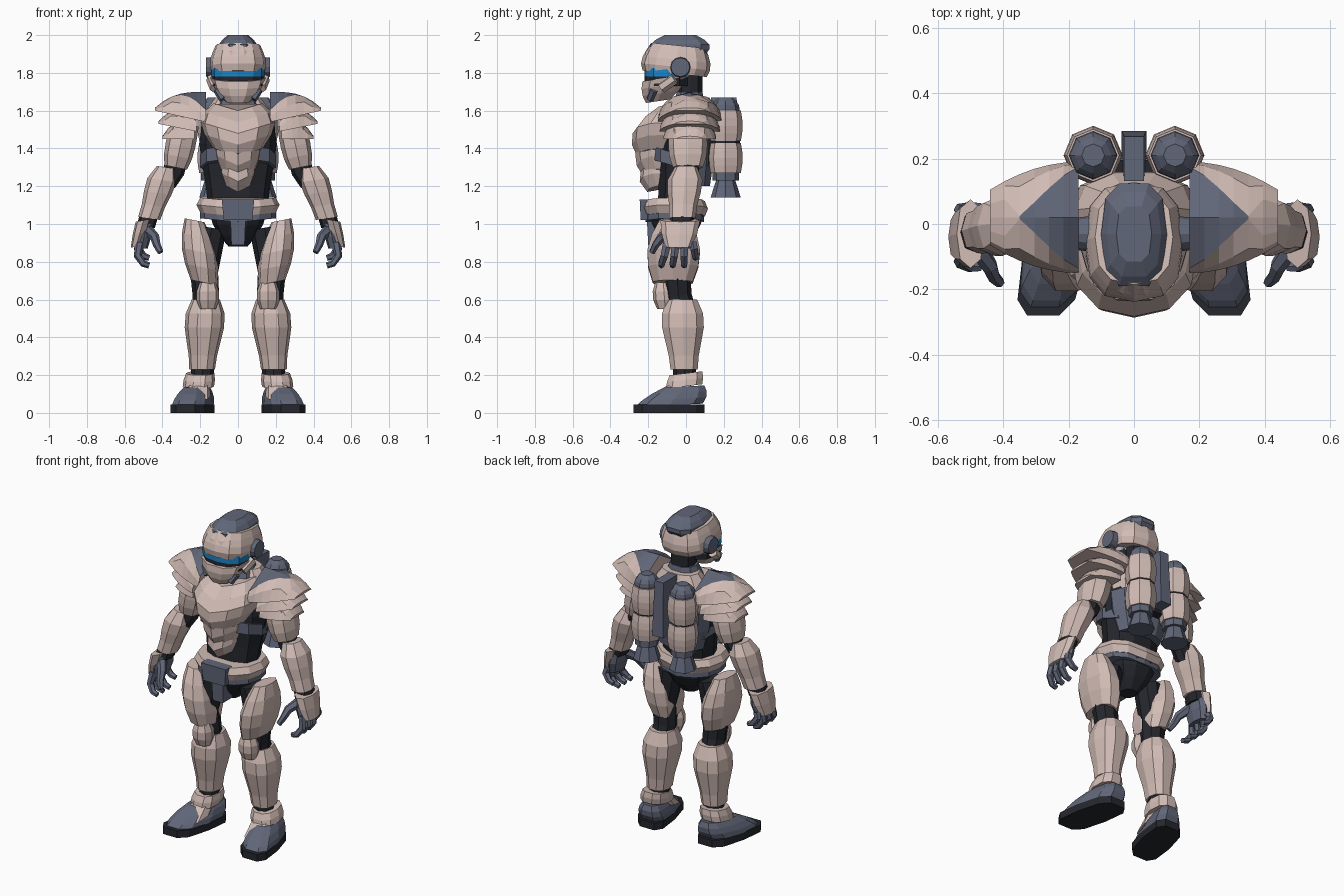
import bpy, bmesh, math
from mathutils import Vector

cube = bpy.data.objects.get("Cube")
if cube:
    bpy.data.objects.remove(cube)

def material(name, *colour):
    mat = bpy.data.materials.new(name)
    mat.use_nodes = True
    mat.diffuse_color = (*colour, 1)
    mat.node_tree.nodes["Principled BSDF"].inputs["Base Color"].default_value = (*colour, 1)
    return mat

TAN = material("dusty rose armour", .64, .5, .46)
SLATE = material("slate grey", .12, .135, .19)
BLACK = material("black undersuit", .018, .02, .026)
BLUE = material("visor blue", .01, .23, .58)

def skin(name, rings, materials, rule=None):
    """Bridge closed rings of points and cap both ends; rule(row, segment) picks the material."""
    mesh_builder = bmesh.new()
    rows = [[mesh_builder.verts.new(point) for point in ring] for ring in rings]
    count = len(rows[0])
    for row, (lower, upper) in enumerate(zip(rows, rows[1:])):
        for i in range(count):
            following = (i + 1) % count
            face = mesh_builder.faces.new((lower[i], lower[following], upper[following], upper[i]))
            face.material_index = rule(row, i) if rule else 0
    mesh_builder.faces.new(rows[0])
    mesh_builder.faces.new(rows[-1])
    bmesh.ops.recalc_face_normals(mesh_builder, faces=mesh_builder.faces)
    mesh = bpy.data.meshes.new(name)
    mesh_builder.to_mesh(mesh)
    mesh_builder.free()
    for mat in materials:
        mesh.materials.append(mat)
    bpy.context.collection.objects.link(bpy.data.objects.new(name, mesh))

def rounded(angle, square):
    """Point on a unit superellipse."""
    return [math.copysign(abs(v) ** square, v) for v in (math.cos(angle), math.sin(angle))]

def shell(name, mat, low, high, wide, deep=None, taper=1, bulge=0, peak=.5, steps=4, side=1,
          sides=10, square=.85, tilt=0, vee=0, lean=0, splay=0):
    """Faceted plate between two centres: tapers along its length and swells at its peak."""
    low, high = Vector(low), Vector(high)
    deep = deep or wide
    rings = []
    for step in range(steps + 1):
        t = step / steps
        centre = low.lerp(high, t)
        swell = math.sin(math.pi * t ** (math.log(.5) / math.log(peak)))
        scale = 1 + (taper - 1) * t + bulge * swell
        ring = []
        for i in range(sides):
            across, along = rounded(math.tau * i / sides, square)
            x, y = wide * scale * across, deep * scale * along
            ring.append((side * (centre.x + x - splay * y), centre.y + y,
                         centre.z + tilt * y + vee * abs(x) + lean * x))
        rings.append(ring)
    skin(name, rings, [mat])

def tube(name, mat, points, thick, thin, side=1, sides=6):
    """Jointed tube whose radius runs from thick to thin."""
    path = [Vector((side * x, y, z)) for x, y, z in points]
    last = len(path) - 1
    rings = []
    for i, centre in enumerate(path):
        heading = (path[min(i + 1, last)] - path[max(i - 1, 0)]).normalized()
        across = heading.cross(Vector((0, 1, 0))).normalized()
        over = heading.cross(across)
        radius = thick + (thin - thick) * i / last
        angles = [math.tau * k / sides for k in range(sides)]
        rings.append([centre + radius * (math.cos(a) * across + math.sin(a) * over) for a in angles])
    skin(name, rings, [mat])

def box(name, mat, centre, size, top=1):
    """Block whose upper end can be narrowed or widened."""
    centre, half = Vector(centre), Vector(size) / 2
    corners = ((-1, -1), (1, -1), (1, 1), (-1, 1))
    skin(name, [[centre + Vector((i * half.x * k, j * half.y * k, end * half.z)) for i, j in corners]
                for end, k in ((-1, 1), (1, top))], [mat])

def shoulder_plate(name, inner, tip, base, crown, tip_height, depth, side, inlay=False):
    """Arched plate that drops to a narrow outer tip, with an optional wedge inlay on top."""
    steps = 6
    rings = []
    for row in range(steps + 1):
        t = row / steps
        x = inner + (tip - inner) * t
        bottom = base + (tip_height - base) * t
        top = crown + (tip_height + .015 - crown) * t ** 3
        reach = depth * (1 - t * t / 2)
        edge = 24 + 16 * row if row <= 4 else 60
        angles = [0, edge / 2, edge, 90, 180 - edge, 180 - edge / 2, 180]
        rings.append([(side * x, .02 + reach * math.cos(a), bottom + (top - bottom) * math.sin(a))
                      for a in map(math.radians, angles)])
    skin(name, rings, [TAN, SLATE], lambda row, i: int(inlay and row < 4 and i in (2, 3)))

# Helmet
shell("helmet_shell", TAN, low=(0, -.06, 1.795), high=(0, -.04, 1.945), wide=.14, deep=.17,
      taper=.85, bulge=.13, peak=.4, sides=12, square=.75, tilt=-.1)
shell("helmet_crown", SLATE, low=(0, -.035, 1.9), high=(0, -.03, 2), wide=.09, deep=.145,
      taper=.6, bulge=.32, square=.7)
shell("brow_plate", TAN, low=(0, -.13, 1.86), high=(0, -.12, 1.95), wide=.1, deep=.1,
      taper=.65, bulge=.1, steps=2, vee=.2)
shell("visor", BLUE, low=(0, -.1, 1.78), high=(0, -.1, 1.825), wide=.14, deep=.12, steps=1, sides=12, square=.75)
shell("visor_recess", BLACK, low=(0, -.1, 1.73), high=(0, -.1, 1.78), wide=.14, deep=.12, steps=1, sides=12)
shell("jaw_guard", TAN, low=(0, -.15, 1.65), high=(0, -.1, 1.775), wide=.07, deep=.065, taper=2.1,
      bulge=.2, steps=3, tilt=.15)
shell("neck", BLACK, low=(0, .02, 1.6), high=(0, .02, 1.8), wide=.07, steps=1)
shell("collar", SLATE, low=(0, .01, 1.6), high=(0, .02, 1.7), wide=.12, deep=.1, taper=.7, steps=2)
for side in (1, -1):
    tube("ear_disc", SLATE, [(.12, -.03, 1.83), (.17, -.03, 1.83)], thick=.056, thin=.05,
         side=side, sides=12)
    tube("cheek_vent", SLATE, [(.11, -.17, 1.71), (.08, -.19, 1.66)], thick=.022, thin=.02, side=side)
    tube("jaw_hinge", TAN, [(.14, -.06, 1.77), (.12, -.13, 1.72)], thick=.03, thin=.03, side=side)

# Torso
shell("undersuit_torso", BLACK, low=(0, -.05, 1.04), high=(0, .01, 1.62), wide=.16, deep=.11,
      taper=.9, bulge=.35, peak=.7, steps=6)
shell("chest_plate", TAN, low=(0, -.12, 1.36), high=(0, -.02, 1.6), wide=.13, deep=.14,
      bulge=.52, peak=.5, sides=12, vee=.3)
shell("upper_belly_plate", TAN, low=(0, -.08, 1.25), high=(0, -.08, 1.37), wide=.1, deep=.145,
      taper=1.3, bulge=.1, steps=2, sides=12, vee=.45)
shell("lower_belly_plate", TAN, low=(0, -.09, 1.17), high=(0, -.09, 1.28), wide=.07, deep=.115,
      taper=1.3, bulge=.2, steps=2, sides=12, vee=.5)
shell("rib_strap", SLATE, low=(0, -.04, 1.3), high=(0, -.04, 1.37), wide=.2, deep=.15, steps=1, tilt=-.3)
shell("lower_back_plate", SLATE, low=(0, .04, 1.2), high=(0, .03, 1.45), wide=.145, deep=.09,
      taper=1.35, bulge=.1, steps=2)
shell("upper_back_plate", TAN, low=(0, .03, 1.42), high=(0, .05, 1.67), wide=.17, deep=.11,
      taper=.7, bulge=.3, steps=3)

# Belt and hips
shell("belt", TAN, low=(0, -.06, 1.04), high=(0, -.06, 1.12), wide=.2, deep=.16,
      bulge=.1, steps=2, sides=12, vee=.1)
shell("hip_band", SLATE, low=(0, -.06, 1.01), high=(0, -.06, 1.06), wide=.2, deep=.155, steps=1, sides=12, vee=.1)
shell("pelvis", BLACK, low=(0, -.05, .88), high=(0, -.05, 1.06), wide=.05, deep=.05,
      taper=3, bulge=.4, steps=3)
box("buckle", SLATE, centre=(0, -.205, 1.075), size=(.15, .07, .11), top=1.15)
box("groin_guard", SLATE, centre=(0, -.15, .96), size=(.07, .1, .14), top=1.15)

# Jet pack
box("pack_spine", SLATE, centre=(0, .2, 1.5), size=(.075, .17, .34), top=.8)
box("pack_mount", BLACK, centre=(0, .15, 1.42), size=(.26, .09, .22))
for side in (1, -1):
    for name, mat, bottom, top, radius, taper, bulge in (
            ("tank_upper", TAN, 1.44, 1.6, .08, 1, .13),
            ("tank_lower", TAN, 1.27, 1.43, .08, 1, .13),
            ("tank_seam", BLACK, 1.42, 1.45, .075, 1, 0),
            ("tank_cap", SLATE, 1.59, 1.67, .07, .5, .25),
            ("nozzle_ring", SLATE, 1.23, 1.28, .07, 1, 0),
            ("thruster_nozzle", SLATE, 1.14, 1.24, .08, .6, 0)):
        shell(name, mat, low=(.125, .21, bottom), high=(.125, .21, top), wide=radius, taper=taper,
              bulge=bulge, side=side, sides=8, square=1)

# Shoulders and arms
for side in (1, -1):
    shoulder_plate("shoulder_plate_top", inner=.17, tip=.44, base=1.54, crown=1.7,
                   tip_height=1.6, depth=.17, side=side, inlay=True)
    shoulder_plate("shoulder_plate_middle", inner=.22, tip=.42, base=1.49, crown=1.62,
                   tip_height=1.53, depth=.16, side=side)
    shoulder_plate("shoulder_plate_bottom", inner=.23, tip=.4, base=1.45, crown=1.56,
                   tip_height=1.45, depth=.14, side=side)
    shell("upper_arm", TAN, low=(.33, .01, 1.3), high=(.28, .01, 1.53), wide=.06, deep=.08,
          taper=1.2, bulge=.2, peak=.4, side=side, sides=8, lean=.2)
    tube("elbow", BLACK, [(.31, .01, 1.4), (.34, .01, 1.28), (.38, 0, 1.22)], thick=.06, thin=.055,
         side=side, sides=8)
    shell("forearm", TAN, low=(.47, -.02, 1.03), high=(.38, 0, 1.3), wide=.058, deep=.07,
          taper=.85, bulge=.45, peak=.7, side=side, sides=8, lean=.15)
    shell("wrist_cuff", BLACK, low=(.49, -.03, .98), high=(.47, -.02, 1.05), wide=.05, deep=.065,
          steps=1, side=side, sides=8)
    shell("hand_plate", TAN, low=(.54, -.04, .88), high=(.5, -.03, 1.02), wide=.028, deep=.07,
          taper=1.5, bulge=.1, steps=2, side=side, sides=8, lean=-.2)
    shell("palm", SLATE, low=(.51, -.04, .87), high=(.485, -.03, 1), wide=.032, deep=.07,
          bulge=.2, steps=2, side=side, sides=8)
    for finger in range(4):
        root, end = -.1 + .045 * finger, -.13 + .06 * finger
        drop = .81 if finger == 3 else .77
        tube("finger", SLATE, [(.52, root, .9), (.53, (root + end) / 2, drop + .06),
                               (.5, end, drop + .02), (.47, end, drop + .01)],
             thick=.025, thin=.016, side=side)
    tube("thumb", SLATE, [(.48, -.07, .97), (.44, -.13, .93), (.43, -.16, .89), (.41, -.18, .85)],
         thick=.03, thin=.016, side=side)

# Legs and boots
for side in (1, -1):
    tube("undersuit_leg", BLACK, [(.14, -.05, .98), (.18, -.05, .75), (.17, -.04, .62),
                                  (.18, 0, .5), (.19, -.01, .16)],
         thick=.08, thin=.06, side=side, sides=8)
    shell("thigh_armour", TAN, low=(.18, -.07, .69), high=(.23, -.06, 1.02), wide=.07, deep=.11,
          taper=.75, bulge=.45, side=side, lean=.2)
    shell("knee_pad", TAN, low=(.16, -.11, .55), high=(.16, -.12, .69), wide=.043, bulge=.45,
          steps=3, side=side, sides=8)
    shell("shin_armour", TAN, low=(.19, -.01, .23), high=(.17, -.02, .6), wide=.068, deep=.075,
          taper=1.1, bulge=.5, peak=.68, steps=5, side=side)
    shell("ankle_band", TAN, low=(.21, -.01, .14), high=(.2, 0, .21), wide=.083, deep=.1,
          taper=.9, bulge=.05, steps=2, side=side, tilt=.12)
    shell("instep_plate", TAN, low=(.22, -.09, .09), high=(.21, -.03, .16), wide=.075, deep=.1,
          taper=.8, steps=2, side=side, sides=8, square=.7, tilt=.25)
    shell("boot_upper", SLATE, low=(.24, -.09, .04), high=(.22, -.01, .14), wide=.1, deep=.185,
          taper=.6, bulge=.1, steps=3, side=side, square=.7, tilt=.05, splay=.2)
    shell("boot_sole", BLACK, low=(.24, -.09, 0), high=(.24, -.09, .045), wide=.1, deep=.195,
          steps=1, side=side, square=.6, splay=.2)
